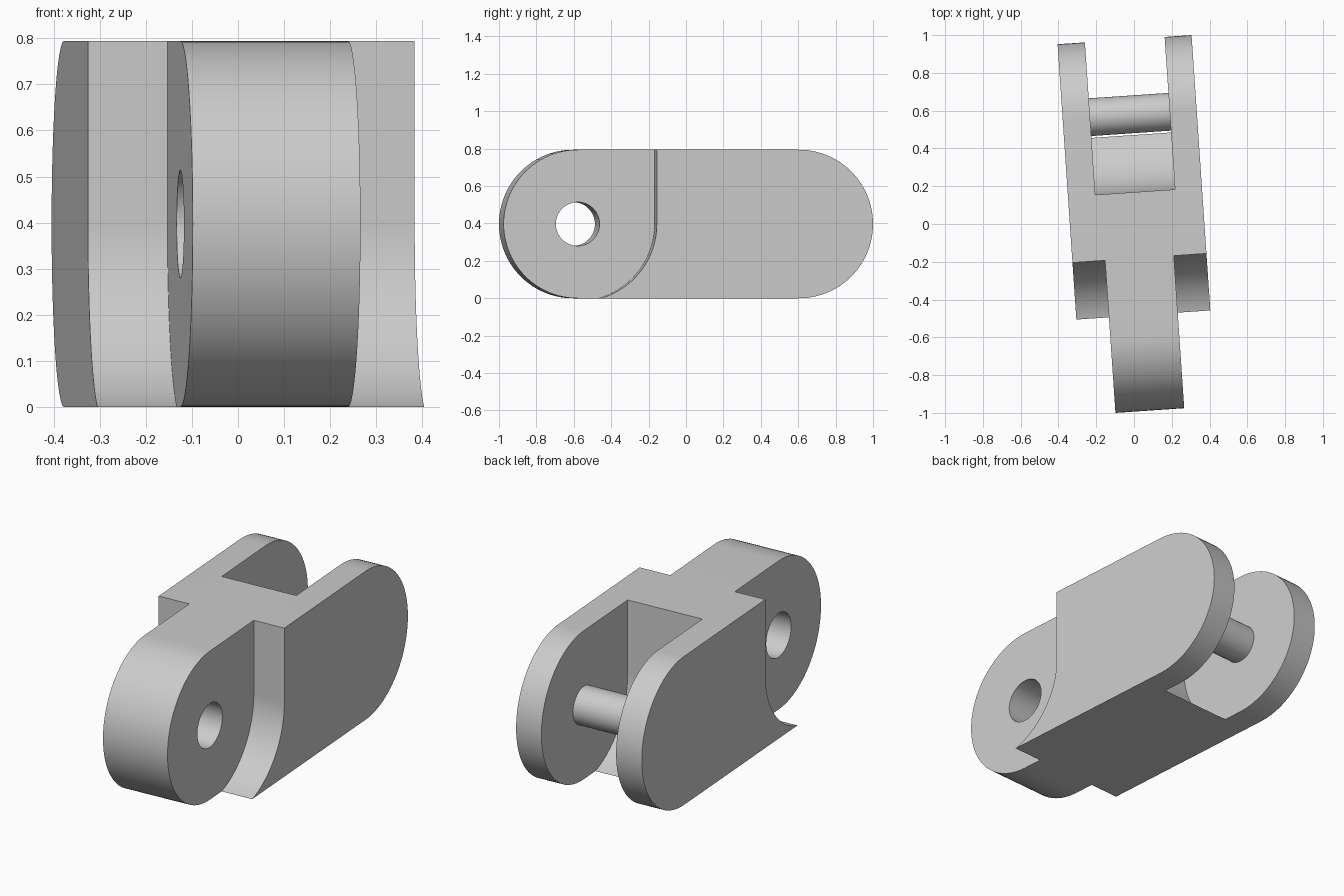
import bpy, bmesh, math

cube = bpy.data.objects.get("Cube")
if cube:
    bpy.data.objects.remove(cube, do_unlink=True)

R = 0.397                       # half the link height
CLEAR = 0.412                   # radius of the swing clearance
TONGUE_Y, PIN_Y = -0.594, 0.58  # pivot centres
LEFT, RIGHT = 0.372, -0.339     # outer sides
TURN = math.radians(3.9)

grey = bpy.data.materials.new("light grey")
grey.use_nodes = True
colour = (0.6, 0.6, 0.6, 1)
grey.diffuse_color = colour
grey.node_tree.nodes["Principled BSDF"].inputs["Base Color"].default_value = colour


def arc(cy, r, start, end, n=48):
    angles = [math.radians(start + (end - start) * i / n) for i in range(n + 1)]
    return [(cy + r * math.cos(a), R + r * math.sin(a)) for a in angles]


def prism(name, profile, x0, x1):
    """Extrude a side profile of (y, z) points from x0 to x1."""
    bm = bmesh.new()
    face = bm.faces.new([bm.verts.new((x0, y, z)) for y, z in profile])
    ext = bmesh.ops.extrude_face_region(bm, geom=[face])["geom"]
    verts = [v for v in ext if isinstance(v, bmesh.types.BMVert)]
    bmesh.ops.translate(bm, verts=verts, vec=(x1 - x0, 0, 0))
    bmesh.ops.recalc_face_normals(bm, faces=bm.faces)
    mesh = bpy.data.meshes.new(name)
    bm.to_mesh(mesh)
    bm.free()
    mesh.materials.append(grey)
    obj = bpy.data.objects.new(name, mesh)
    bpy.context.collection.objects.link(obj)
    return obj


def activate(obj):
    bpy.ops.object.select_all(action='DESELECT')
    obj.select_set(True)
    bpy.context.view_layer.objects.active = obj


def cut(obj, cutter):
    activate(obj)
    mod = obj.modifiers.new("cut", 'BOOLEAN')
    mod.operation, mod.solver, mod.object = 'DIFFERENCE', 'EXACT', cutter
    bpy.ops.object.modifier_apply(modifier=mod.name)
    bpy.data.objects.remove(cutter, do_unlink=True)


def clearance(cy):
    """Round-bottomed trough, open at the top."""
    return arc(cy, CLEAR, 180, 360, 96) + [(cy + CLEAR, 1), (cy - CLEAR, 1)]


# Link body with rounded ends
body = prism("link_body", arc(PIN_Y, R, -90, 90) + arc(TONGUE_Y, R, 90, 270), RIGHT, LEFT)

# Notches either side of the tongue, then the slot between the prongs
for cy, x0, x1 in ((TONGUE_Y, RIGHT - 0.1, -0.166),
                   (TONGUE_Y, 0.199, LEFT + 0.1),
                   (PIN_Y, -0.194, 0.229)):
    cut(body, prism("clearance_cutter", clearance(cy), x0, x1))

# Pivot hole through the tongue
cut(body, prism("hole_cutter", arc(TONGUE_Y, 0.117, 0, 360, 64)[:-1], -0.6, 0.6))

# Pin between the prongs
pin = prism("pivot_pin", arc(PIN_Y, 0.1, 0, 360, 64)[:-1], -0.21, 0.245)

for obj in (body, pin):
    obj.rotation_euler.z = TURN
    activate(obj)
    bpy.ops.object.shade_smooth_by_angle(angle=math.radians(30))
